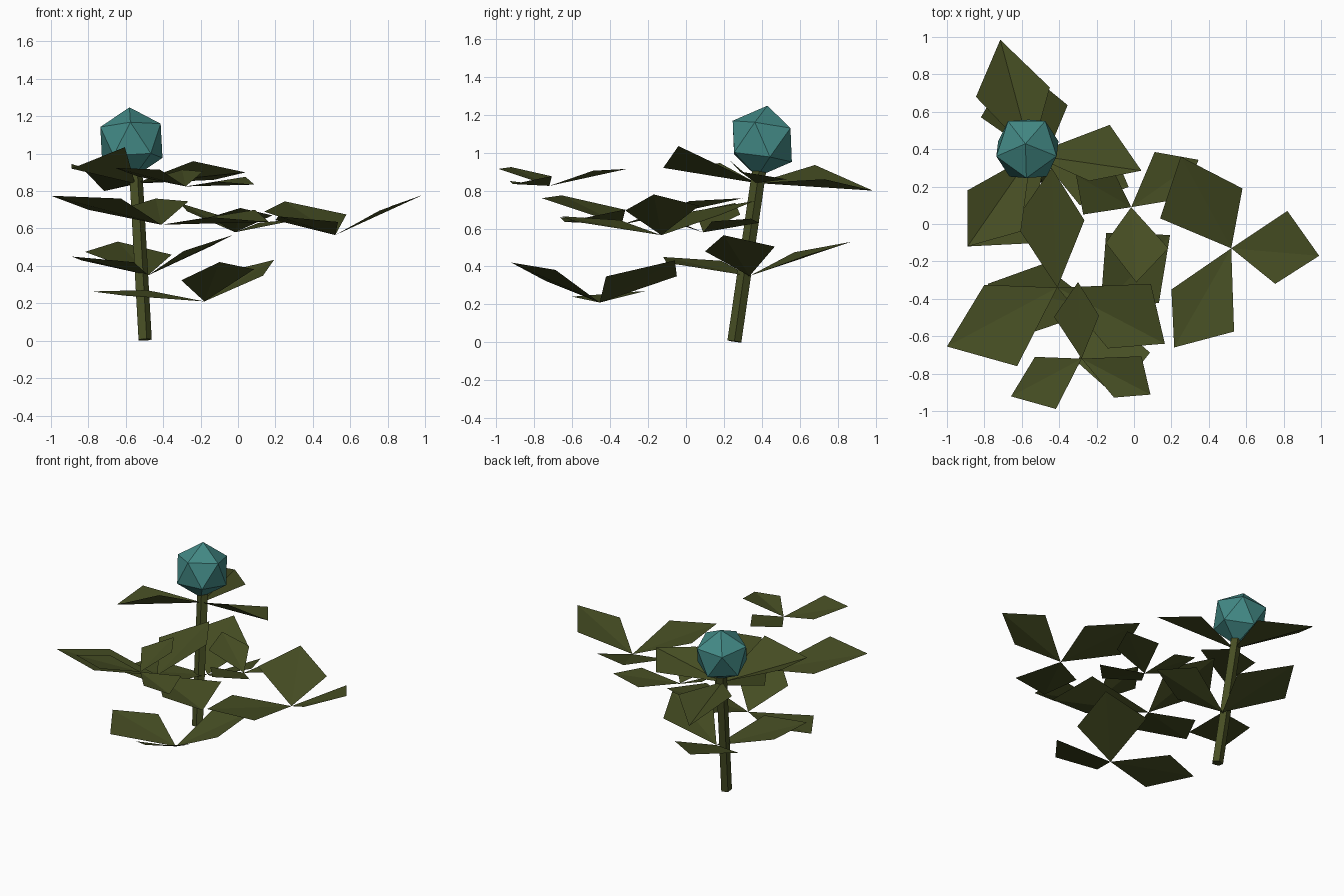
import bpy
import bmesh
from math import radians
from mathutils import Vector

default_cube = bpy.data.objects.get("Cube")
if default_cube:
    bpy.data.objects.remove(default_cube)


def make_material(name, colour):
    material = bpy.data.materials.new(name)
    material.use_nodes = True
    material.diffuse_color = colour
    shader = material.node_tree.nodes["Principled BSDF"]
    shader.inputs["Base Color"].default_value = colour
    shader.inputs["Roughness"].default_value = 0.9
    return material


olive = make_material("olive_green", (0.062, 0.076, 0.017, 1))
teal = make_material("teal", (0.055, 0.25, 0.235, 1))


def trefoil_mesh(name, leaves):
    """Three folded kite leaves that share one point at the origin."""
    bm = bmesh.new()
    base = bm.verts.new((0, 0, 0))
    for right_side, tip, left_side in leaves:
        right_vert, tip_vert, left_vert = (
            bm.verts.new(point) for point in (right_side, tip, left_side))
        bm.faces.new((base, right_vert, tip_vert))
        bm.faces.new((base, tip_vert, left_vert))
    mesh = bpy.data.meshes.new(name)
    bm.to_mesh(mesh)
    bm.free()
    mesh.materials.append(olive)
    return mesh


def place(name, mesh, location, scale=1, turn=0, tilt=0):
    leaf_group = bpy.data.objects.new(name, mesh)
    bpy.context.collection.objects.link(leaf_group)
    leaf_group.location = location
    leaf_group.scale = (scale, scale, scale)
    leaf_group.rotation_euler = (radians(tilt), 0, radians(turn))
    return leaf_group


# Leaf groups with one short, steep leaf
steep = trefoil_mesh("steep_trefoil", (
    ((.235, -.19, .13), (.47, -.04, .215), (.3, .2, .155)),
    ((.06, .32, .11), (-.27, .49, .18), (-.38, .16, .125)),
    ((-.32, -.22, .08), (-.305, -.53, .1), (.015, -.445, .07)),
))
place("right_hand_leaves", steep, (.52, -.13, .565))
place("lower_stem_leaves", steep, (-.48, .335, .35), turn=-12)
place("lowest_leaves", steep, (-.18, -.455, .21), turn=-73, tilt=5)
place("middle_leaves", steep, (-.015, .09, .58), scale=.72, turn=155)

# Leaf groups with three even, flatter leaves
even = trefoil_mesh("even_trefoil", (
    ((-.39, .015, .08), (-.59, -.315, .155), (-.215, -.42, .14)),
    ((.145, .36, .125), (-.03, .64, .14), (-.23, .35, .08)),
    ((.27, -.325, .04), (.575, -.3, .015), (.5, .02, .08)),
))
place("large_front_leaves", even, (-.41, -.34, .62))
place("small_front_leaves", even, (-.28, -.72, .825), scale=.64)

# Leaf group under the bud
collar = trefoil_mesh("collar_trefoil", (
    ((.1, .36, .02), (-.165, .615, -.04), (-.295, .31, .095)),
    ((.31, -.14, .12), (.59, -.085, .06), (.42, .16, .02)),
    ((-.34, -.19, .105), (-.34, -.49, .08), (-.055, -.41, .195)),
))
place("collar_leaves", collar, (-.55, .37, .84))

# Leaning stem
foot = Vector((-.5, .255, .005))
head = Vector((-.55, .385, .9))
axis = head - foot
lean = axis.to_track_quat('Z', 'Y').to_euler()
bpy.ops.mesh.primitive_cylinder_add(
    vertices=5, radius=.039, depth=axis.length, location=(foot + head) / 2)
stem = bpy.context.object
stem.name = "stem"
stem.rotation_euler = axis.to_track_quat('Z', 'Y').to_euler()
stem.rotation_euler.rotate_axis('Z', radians(-90) - lean.z)
stem.data.materials.append(olive)

# Faceted bud, leaning with the stem
bpy.ops.mesh.primitive_ico_sphere_add(
    subdivisions=1, radius=.19, location=(-.57, .402, 1.06))
bud = bpy.context.object
bud.name = "bud"
upright_turn = Vector((0, 0, 1)).rotation_difference(axis)
bud.rotation_euler = upright_turn.to_euler()
bud.rotation_euler.rotate_axis('Z', radians(-90))
bud.data.materials.append(teal)
